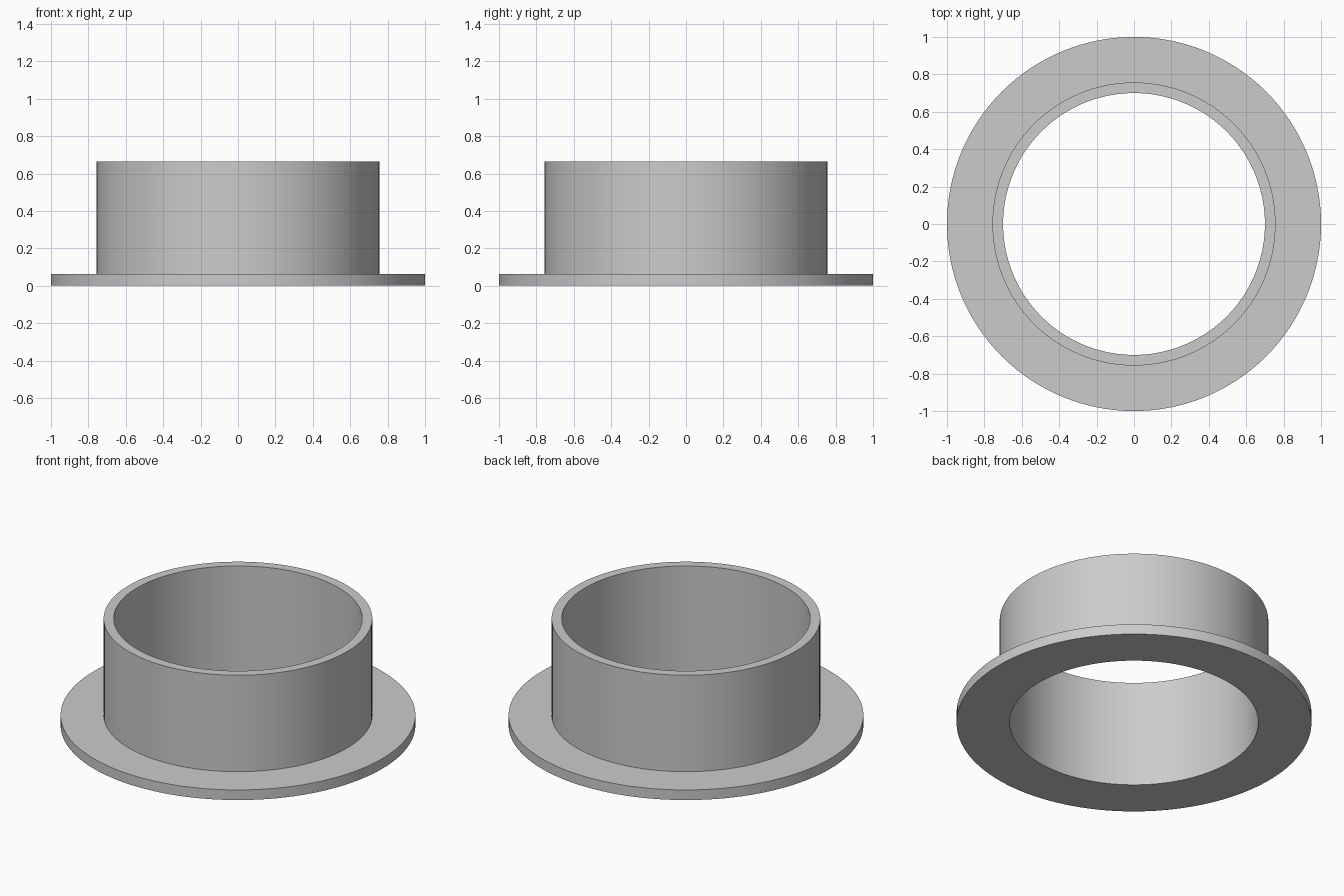
import bpy
import bmesh
import math

cube = bpy.data.objects.get("Cube")
if cube:
    bpy.data.objects.remove(cube, do_unlink=True)

SEGMENTS = 128
BORE, WALL, RIM = 0.70, 0.757, 1.0
FLANGE_TOP, COLLAR_TOP = 0.063, 0.663

grey = bpy.data.materials.new("plain grey")
grey.use_nodes = True
colour = (0.6, 0.6, 0.6, 1)
grey.diffuse_color = colour
grey.node_tree.nodes["Principled BSDF"].inputs["Base Color"].default_value = colour


def lathe(name, profile, material):
    """Revolve a closed (radius, height) profile around the z axis."""
    bm = bmesh.new()
    rings = []
    for i in range(SEGMENTS):
        a = 2 * math.pi * i / SEGMENTS
        rings.append([bm.verts.new((r * math.cos(a), r * math.sin(a), z))
                      for r, z in profile])
    for i, ring in enumerate(rings):
        following = rings[(i + 1) % SEGMENTS]
        for j in range(len(profile)):
            k = (j + 1) % len(profile)
            bm.faces.new((ring[j], following[j], following[k], ring[k]))
    bmesh.ops.recalc_face_normals(bm, faces=bm.faces)
    mesh = bpy.data.meshes.new(name)
    bm.to_mesh(mesh)
    bm.free()
    mesh.materials.append(material)
    obj = bpy.data.objects.new(name, mesh)
    bpy.context.collection.objects.link(obj)
    bpy.ops.object.select_all(action="DESELECT")
    obj.select_set(True)
    bpy.context.view_layer.objects.active = obj
    bpy.ops.object.shade_smooth_by_angle(angle=math.radians(30))
    return obj


# Flat flange and upright collar as one continuous turned part
lathe("flanged_collar", [
    (BORE, 0), (RIM, 0), (RIM, FLANGE_TOP),
    (WALL, FLANGE_TOP), (WALL, COLLAR_TOP), (BORE, COLLAR_TOP),
], grey)
